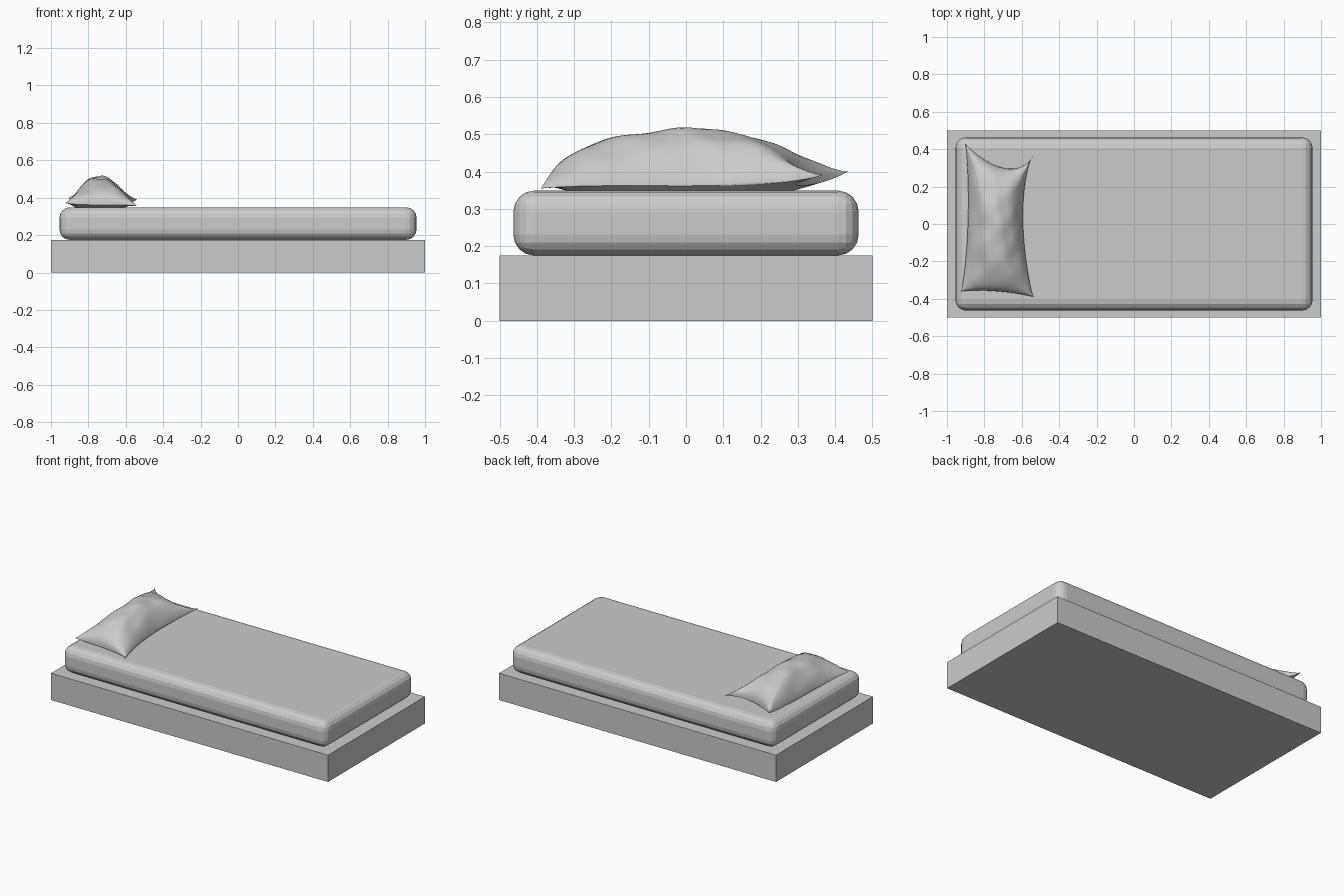
import bpy, bmesh, math
from mathutils import Vector

if "Cube" in bpy.data.objects:
    bpy.data.objects.remove(bpy.data.objects["Cube"])


def box(name, size, z0):
    bpy.ops.mesh.primitive_cube_add(size=1, location=(0, 0, z0 + size[2] / 2))
    ob = bpy.context.object
    ob.name = name
    ob.scale = size
    bpy.ops.object.transform_apply(location=False, rotation=False, scale=True)
    return ob


# Bed base
box("bed_base", (2, 1, 0.175), 0)

# Mattress with rounded, faceted edges
mattress = box("mattress", (1.91, 0.926, 0.174), 0.175)
bev = mattress.modifiers.new("rounded_edges", 'BEVEL')
bev.width = 0.056
bev.segments = 4

# Pillow: two puffed sheets joined along a pinched seam
FL, FR = Vector((-0.925, -0.36, 0.372)), Vector((-0.538, -0.39, 0.354))
BL, BR = Vector((-0.905, 0.435, 0.402)), Vector((-0.538, 0.368, 0.392))
NU, NV = 32, 56


def seam_point(u, v):
    s, t = (u + 1) / 2, (v + 1) / 2
    p = FL.lerp(FR, s).lerp(BL.lerp(BR, s), t)
    bu, bv = 1 - u * u, 1 - v * v
    p.x += bv ** 0.8 * (0.028 * (1 - s) - 0.055 * s * (1 + 0.25 * v))
    p.y += bu ** 0.8 * (0.015 * (1 - t) - 0.095 * t * (1 + 0.3 * u))
    # corners stay lifted while the seam between them sags
    sag = max(bu, bv)
    p.z += (0.362 - p.z) * sag ** 0.7
    return p


def pillow_point(u, v, top):
    p = seam_point(u, v)
    bu, bv = max(0, 1 - u * u), max(0, 1 - v * v)
    if not top:
        p.z += (0.343 - p.z) * min(1, 3 * bu * bv)
        return p
    crown = 0.152 + 0.012 * v - 0.012 * v * v
    puff = bu ** 0.72 * bv ** 0.36
    # soft folds across the cloth
    fold = 0.006 * math.sin(9 * v + 3 * u) + 0.004 * math.sin(7 * u - 13 * v + 1)
    fold += 0.004 * math.sin(11 * u + 4 * v)
    p.z += crown * puff + fold * (bu * bv) ** 0.6 * (0.4 + 0.6 * abs(u))
    return p


bm = bmesh.new()
coord = lambda i, n: math.sin(math.pi / 2 * (2 * i / n - 1))
for top in (True, False):
    grid = [[bm.verts.new(pillow_point(coord(i, NU), coord(j, NV), top))
             for j in range(NV + 1)] for i in range(NU + 1)]
    for i in range(NU):
        for j in range(NV):
            bm.faces.new((grid[i][j], grid[i + 1][j], grid[i + 1][j + 1], grid[i][j + 1]))
bmesh.ops.remove_doubles(bm, verts=bm.verts, dist=1e-5)
bmesh.ops.recalc_face_normals(bm, faces=bm.faces)
mesh = bpy.data.meshes.new("pillow")
bm.to_mesh(mesh)
bm.free()
pillow = bpy.data.objects.new("pillow", mesh)
bpy.context.collection.objects.link(pillow)
bpy.ops.object.select_all(action='DESELECT')
pillow.select_set(True)
bpy.context.view_layer.objects.active = pillow
bpy.ops.object.shade_smooth_by_angle(angle=math.radians(60))
